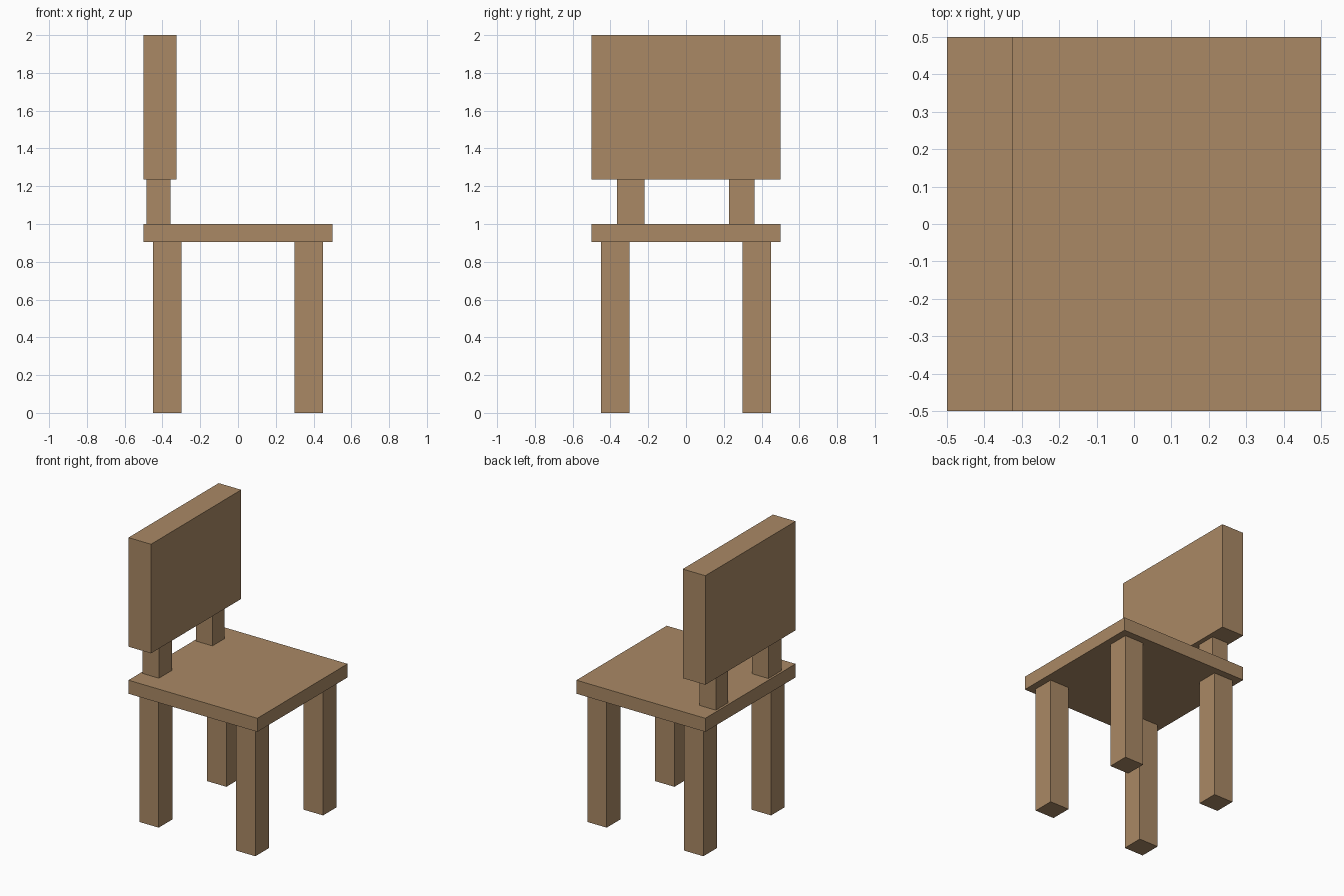
import bpy
import bmesh
from mathutils import Vector

if "Cube" in bpy.data.objects:
    bpy.data.objects.remove(bpy.data.objects["Cube"])

wood = bpy.data.materials.new("wood")
wood.diffuse_color = (0.40, 0.25, 0.13, 1)
wood.use_nodes = True
wood.node_tree.nodes["Principled BSDF"].inputs["Base Color"].default_value = wood.diffuse_color


def box(name, low, high):
    """Axis-aligned wooden block between two corners."""
    low, high = Vector(low), Vector(high)
    bm = bmesh.new()
    bmesh.ops.create_cube(bm, size=1)
    bmesh.ops.scale(bm, vec=high - low, verts=bm.verts)
    mesh = bpy.data.meshes.new(name)
    bm.to_mesh(mesh)
    bm.free()
    mesh.materials.append(wood)
    obj = bpy.data.objects.new(name, mesh)
    obj.location = (low + high) / 2
    bpy.context.collection.objects.link(obj)
    return obj


# Seat slab and backrest panel
box("seat", (-0.5, -0.5, 0.905), (0.5, 0.5, 1.0))
box("backrest", (-0.5, -0.5, 1.235), (-0.325, 0.5, 2.0))

# Four square legs, inset from the seat corners
for side_x, label_x in ((-1, "back"), (1, "front")):
    for side_y, label_y in ((-1, "right"), (1, "left")):
        cx, cy = side_x * 0.375, side_y * 0.375
        box(f"{label_x}_{label_y}_leg",
            (cx - 0.075, cy - 0.075, 0), (cx + 0.075, cy + 0.075, 0.905))

# Two short posts carrying the backrest
for label, y0, y1 in (("right", -0.365, -0.22), ("left", 0.228, 0.362)):
    box(f"{label}_back_post", (-0.485, y0, 1.0), (-0.358, y1, 1.235))
